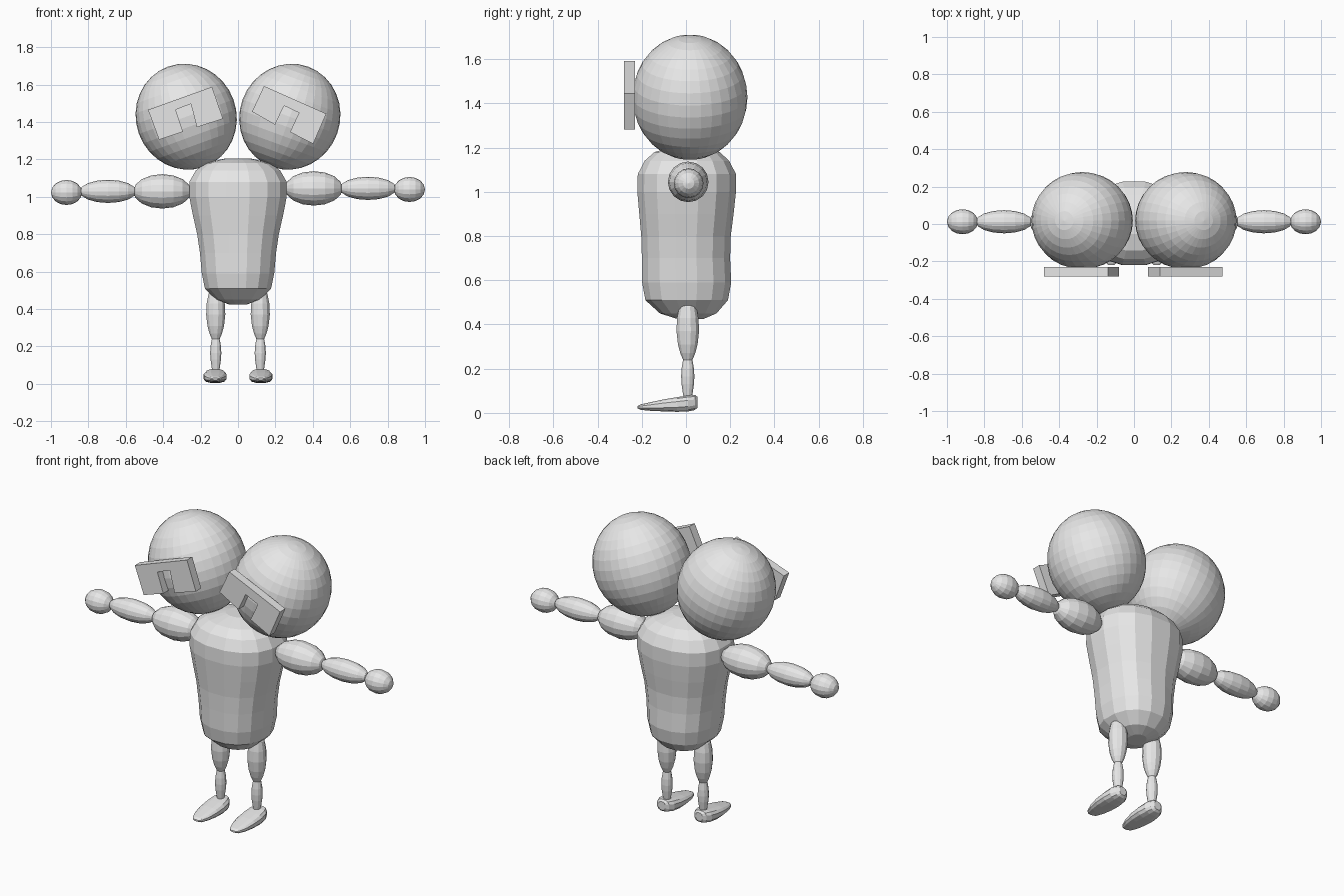
import bpy, bmesh, math
from mathutils import Matrix

if "Cube" in bpy.data.objects:
    bpy.data.objects.remove(bpy.data.objects["Cube"])

grey = bpy.data.materials.new("light_grey")
grey.diffuse_color = (0.8, 0.8, 0.8, 1)
grey.use_nodes = True
grey.node_tree.nodes["Principled BSDF"].inputs["Base Color"].default_value = grey.diffuse_color


def finish(name, bm):
    bmesh.ops.recalc_face_normals(bm, faces=bm.faces)
    me = bpy.data.meshes.new(name)
    bm.to_mesh(me)
    bm.free()
    me.materials.append(grey)
    ob = bpy.data.objects.new(name, me)
    bpy.context.collection.objects.link(ob)
    return ob


def ellipsoid(name, centre, radii, seg, rings, axis="Z", tilt=0):
    """Faceted ball with its poles on the given axis, tilted about y."""
    turn = Matrix.Rotation(math.pi / 2, 4, "Y") if axis == "X" else Matrix.Identity(4)
    bm = bmesh.new()
    bmesh.ops.create_uvsphere(bm, u_segments=seg, v_segments=rings, radius=1)
    m = (Matrix.Translation(centre) @ Matrix.Rotation(math.radians(tilt), 4, "Y")
         @ Matrix.Diagonal((*radii, 1)) @ turn)
    bmesh.ops.transform(bm, matrix=m, verts=bm.verts)
    return finish(name, bm)


def loft(name, sections, seg, power, place):
    """Skin rounded sections (t, centre_u, radius_u, centre_v, radius_v)."""
    bm = bmesh.new()
    loops = []
    for t, cu, ru, cv, rv in sections:
        loop = []
        for i in range(seg):
            a = 2 * math.pi * (i + 0.5) / seg
            c, s = math.cos(a), math.sin(a)
            u = cu + ru * math.copysign(abs(c) ** (2 / power), c)
            v = cv + rv * math.copysign(abs(s) ** (2 / power), s)
            loop.append(bm.verts.new(place(t, u, v)))
        loops.append(loop)
    for a, b in zip(loops, loops[1:]):
        for i in range(seg):
            j = (i + 1) % seg
            bm.faces.new((a[i], a[j], b[j], b[i]))
    bm.faces.new(loops[0])
    bm.faces.new(loops[-1])
    return finish(name, bm)


def plate(name, outline, y0, y1):
    """Upright slab with the given x, z outline."""
    bm = bmesh.new()
    face = bm.faces.new([bm.verts.new((x, y0, z)) for x, z in outline])
    ext = bmesh.ops.extrude_face_region(bm, geom=[face])
    for v in ext["geom"]:
        if isinstance(v, bmesh.types.BMVert):
            v.co.y = y1
    return finish(name, bm)


# Tapered body
body = [(0.425, 0, 0.05, 0.02, 0.06), (0.45, 0, 0.12, 0.01, 0.13),
        (0.51, 0, 0.18, 0.003, 0.19), (0.59, 0, 0.197, 0.003, 0.205),
        (0.70, 0, 0.207, 0.0, 0.203), (0.80, 0, 0.222, 0.0, 0.206),
        (0.90, 0, 0.245, 0.002, 0.217), (1.00, 0, 0.265, 0.003, 0.227),
        (1.08, 0, 0.265, 0.004, 0.226), (1.14, 0, 0.23, 0.004, 0.195),
        (1.18, 0, 0.175, 0.005, 0.15), (1.205, 0, 0.07, 0.005, 0.06)]
loft("body", body, 16, 2.25, lambda t, u, v: (u, v, t))

# Notched eyepieces
visors = {
    "left": [(-0.481, 1.465), (-0.139, 1.588), (-0.08, 1.417), (-0.22, 1.372),
             (-0.252, 1.497), (-0.333, 1.465), (-0.294, 1.348), (-0.422, 1.305)],
    "right": [(0.139, 1.592), (0.472, 1.444), (0.402, 1.283), (0.278, 1.346),
              (0.326, 1.449), (0.246, 1.487), (0.198, 1.385), (0.075, 1.455)],
}

for side, s in (("left", -1), ("right", 1)):
    # Heads
    ellipsoid(side + "_head", (s * 0.277, 0.018, 1.428), (0.269, 0.26, 0.285),
              32, 16, tilt=s * 20)
    plate(side + "_visor", visors[side], -0.28, -0.23)

    # Arms
    z = 1.037 + s * 0.008
    ellipsoid(side + "_upper_arm", (s * 0.405, 0.01, z), (0.155, 0.092, 0.092), 16, 8, "X")
    ellipsoid(side + "_forearm", (s * 0.695, 0.012, z), (0.152, 0.062, 0.062), 16, 8, "X")
    ellipsoid(side + "_hand", (s * 0.917, 0.012, z - 0.006), (0.083, 0.067, 0.067), 16, 8, "X")

    # Legs with blunt joints
    x = s * 0.119
    thigh = [(0.24, 0.022), (0.27, 0.035), (0.31, 0.046), (0.37, 0.053),
             (0.43, 0.05), (0.48, 0.04), (0.505, 0.022)]
    shin = [(0.06, 0.018), (0.09, 0.023), (0.13, 0.029), (0.165, 0.031),
            (0.2, 0.029), (0.235, 0.023), (0.26, 0.016)]
    for part, prof in (("thigh", thigh), ("shin", shin)):
        loft(side + "_" + part, [(t, x, r, 0.008, r) for t, r in prof], 12, 2,
             lambda t, u, v: (u, v, t))

    # Wedge feet, thin at the toe
    foot = [(-0.22, 0.015, 0.026, 0.005), (-0.205, 0.032, 0.026, 0.013),
            (-0.16, 0.05, 0.029, 0.02), (-0.1, 0.061, 0.034, 0.028),
            (-0.04, 0.063, 0.038, 0.034), (0.01, 0.056, 0.043, 0.037),
            (0.04, 0.04, 0.047, 0.035), (0.052, 0.022, 0.048, 0.025)]
    loft(side + "_foot", [(t, s * 0.122, w, c, h) for t, w, c, h in foot], 12, 2.8,
         lambda t, u, v: (u, t, max(v, 0.0)))
